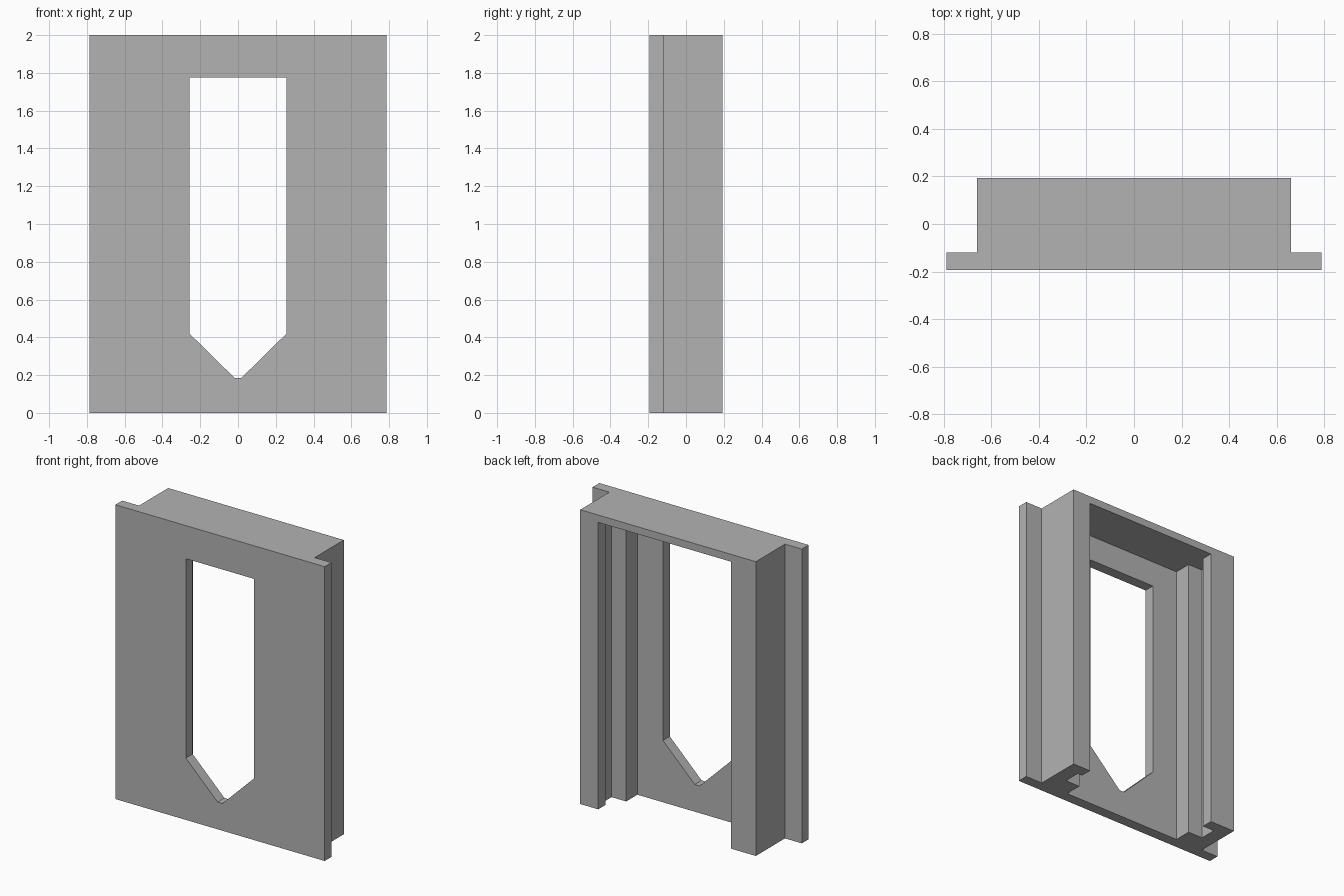
import bpy
import bmesh
from mathutils import Vector

cube = bpy.data.objects.get("Cube")
if cube:
    bpy.data.objects.remove(cube, do_unlink=True)

# Single plain grey
grey = bpy.data.materials.new("plain grey")
grey.use_nodes = True
colour = (0.45, 0.45, 0.45, 1.0)
grey.diffuse_color = colour
grey.node_tree.nodes["Principled BSDF"].inputs["Base Color"].default_value = colour


def prism(name, points, direction):
    """Extrude a closed outline of 3D points along a direction."""
    bm = bmesh.new()
    face = bm.faces.new([bm.verts.new(p) for p in points])
    extruded = bmesh.ops.extrude_face_region(bm, geom=[face])
    moved = [v for v in extruded["geom"] if isinstance(v, bmesh.types.BMVert)]
    bmesh.ops.translate(bm, verts=moved, vec=Vector(direction))
    bmesh.ops.recalc_face_normals(bm, faces=bm.faces)
    mesh = bpy.data.meshes.new(name)
    bm.to_mesh(mesh)
    bm.free()
    mesh.materials.append(grey)
    obj = bpy.data.objects.new(name, mesh)
    bpy.context.collection.objects.link(obj)
    return obj


def cut(target, cutter):
    """Subtract a cutter from the target and discard it."""
    cutter.hide_render = True
    mod = target.modifiers.new("cut", 'BOOLEAN')
    mod.operation = 'DIFFERENCE'
    mod.solver = 'EXACT'
    mod.object = cutter
    bpy.ops.object.select_all(action='DESELECT')
    bpy.context.view_layer.objects.active = target
    target.select_set(True)
    bpy.ops.object.modifier_apply(modifier=mod.name)
    bpy.data.objects.remove(cutter, do_unlink=True)


height, header_z = 2.0, 1.95
front, back = -0.193, 0.193
plate_back = -0.12          # rear of the front panel
ledge_y, lip_y = 0.0, 0.115  # slot lies between these
flange, body = 0.787, 0.66   # half widths

# Frame body: wide front panel with a narrower block behind it
half = [(flange, front), (flange, plate_back), (body, plate_back), (body, back)]
outline = half + [(-x, y) for x, y in reversed(half)]
frame = prism("window_frame", [(x, y, 0) for x, y in outline], (0, 0, height))


# Rear channel: stepped ledge, slot and back lip on each side, under the header
def channel_side(sign, lip):
    ledge, slot = 0.45, 0.56
    steps = [(ledge, plate_back), (ledge, ledge_y), (slot, ledge_y),
             (slot, lip_y), (lip, lip_y), (lip, back + 0.1)]
    return [(sign * x, y, -0.1) for x, y in steps]


channel = channel_side(1, 0.525) + channel_side(-1, 0.472)[::-1]
cut(frame, prism("channel_cutter", channel, (0, 0, header_z + 0.1)))

# Opening through the panel, tapering to a narrow foot
side = [(0.018, 0.185), (0.257, 0.42), (0.257, 1.775)]
hole = side + [(-x, z) for x, z in reversed(side)]
cut(frame, prism("opening_cutter", [(x, front - 0.1, z) for x, z in hole],
                 (0, 0.25, 0)))
